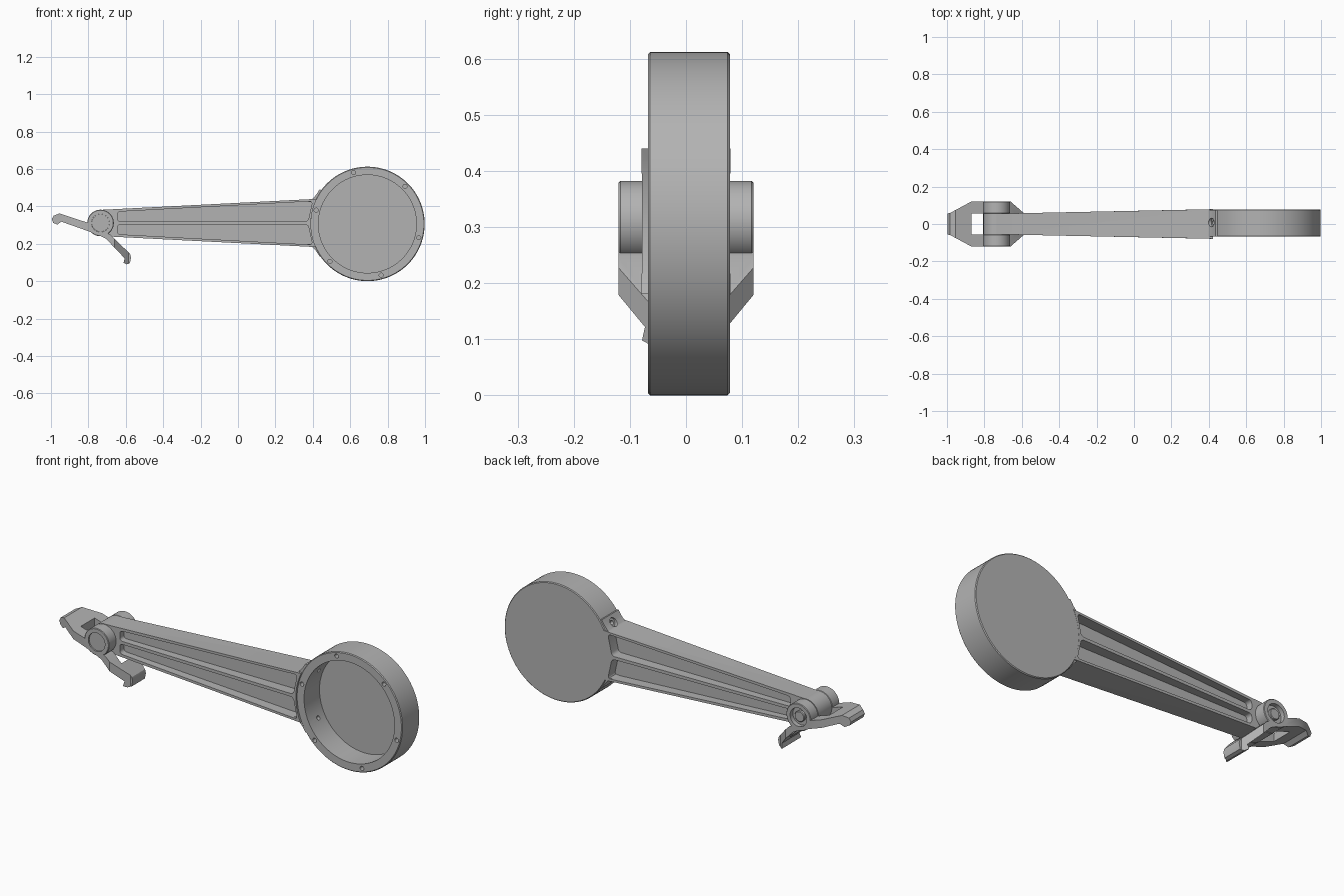
import bpy, bmesh, math
from mathutils import Vector, Matrix

cube = bpy.data.objects.get("Cube")
if cube:
    bpy.data.objects.remove(cube)

grey = bpy.data.materials.new("satin grey")
grey.use_nodes = True
grey.diffuse_color = (0.45, 0.45, 0.45, 1)
grey.node_tree.nodes["Principled BSDF"].inputs["Base Color"].default_value = (0.45, 0.45, 0.45, 1)

HUB = (0.692, 0.306)      # drum centre in x, z
HUB_R = 0.306
PIVOT = (-0.735, 0.311)   # pivot centre in x, z
MID = PIVOT[1]


def prism(name, pts, lo, hi, axis="y", rounding=0, chamfer=0):
    """Extrude an outline along y (points are x, z) or along z (points are x, y)."""
    bm = bmesh.new()

    def put(p, t):
        return (p[0], t, p[1]) if axis == "y" else (p[0], p[1], t)

    a = [bm.verts.new(put(p, lo)) for p in pts]
    b = [bm.verts.new(put(p, hi)) for p in pts]
    caps = [bm.faces.new(a), bm.faces.new(b)]
    n = len(pts)
    for i in range(n):
        bm.faces.new((a[i], a[(i + 1) % n], b[(i + 1) % n], b[i]))
    bmesh.ops.recalc_face_normals(bm, faces=bm.faces)
    if chamfer:
        rim = list({e for f in caps for e in f.edges})
        bmesh.ops.bevel(bm, geom=rim, offset=chamfer, segments=1, affect="EDGES")
    if rounding:
        sides = [bm.edges.get((a[i], b[i])) for i in range(n)]
        bmesh.ops.bevel(bm, geom=sides, offset=rounding, segments=5, profile=0.5, affect="EDGES")
    mesh = bpy.data.meshes.new(name)
    bm.to_mesh(mesh)
    bm.free()
    mesh.materials.append(grey)
    obj = bpy.data.objects.new(name, mesh)
    bpy.context.collection.objects.link(obj)
    return obj


def circle(centre, r, n=64):
    return [(centre[0] + r * math.cos(math.tau * i / n),
             centre[1] + r * math.sin(math.tau * i / n)) for i in range(n)]


def rod(start, end, r):
    """Cylinder between two points, used for drilling."""
    start, end = Vector(start), Vector(end)
    d = end - start
    obj = prism("drill", circle((0, 0), r, 24), 0, d.length, "z")
    obj.data.transform(Matrix.Translation(start) @ d.to_track_quat("Z", "Y").to_matrix().to_4x4())
    return obj


def combine(obj, other, operation="DIFFERENCE"):
    mod = obj.modifiers.new("cut", "BOOLEAN")
    mod.operation, mod.object, mod.solver = operation, other, "EXACT"
    bpy.context.view_layer.objects.active = obj
    bpy.ops.object.modifier_apply(modifier=mod.name)
    bpy.data.objects.remove(other)


def mirrored(pts):
    return [(x, 2 * MID - z) for x, z in pts]


def hub_arc(r, z0, z1, n=12):
    """Points on the arm side of a circle round the drum."""
    zs = [z0 + (z1 - z0) * i / n for i in range(n + 1)]
    return [(HUB[0] - math.sqrt(r * r - (z - HUB[1]) ** 2), z) for z in zs]


def half_width(x):
    return 0.055 + 0.024 * max(0, min(1, (x + 0.69) / 1.1))


# Drum: shallow cup open to the front, with screw holes in its rim
drum = prism("drum", circle(HUB, HUB_R, 96), -0.068, 0.078, chamfer=0.004)
combine(drum, prism("cavity", circle(HUB, 0.262, 96), -0.1, 0.06))
for k in range(6):
    a = math.radians(45 + 60 * k)
    spot = (HUB[0] + 0.284 * math.cos(a), HUB[1] + 0.284 * math.sin(a))
    combine(drum, prism("screw_hole", circle(spot, 0.011, 20), -0.1, -0.02))

# Arm: tapered beam ending against the drum
outline = [(-0.735, 0.381)] + hub_arc(0.302, 0.44, 0.182) + [(-0.735, 0.241)]
arm = prism("arm", outline, -1, 1)
for v in arm.data.vertices:
    v.co.y *= half_width(v.co.x)

# Pockets on both faces leave two flanges, a middle rib and a web
upper = [(-0.645, 0.319), (-0.645, 0.371)] + hub_arc(0.318, 0.427, 0.319, 1)
for pts in (upper, mirrored(upper)):
    for lo, hi in ((-0.2, -0.022), (0.022, 0.2)):
        combine(arm, prism("pocket", pts, lo, hi, rounding=0.016))

# Barrel at the pivot end
combine(arm, prism("barrel", circle(PIVOT, 0.071), -0.055, 0.055), "UNION")

# Drum ears above and below the arm
ear = [(0.37, 0.425), (0.4, 0.442), (0.418, 0.462), (0.436, 0.49), (0.458, 0.485), (0.43, 0.42)]
for pts, name in ((ear, "upper_ear"), (mirrored(ear), "lower_ear")):
    combine(arm, prism(name, pts, -0.066, 0.074), "UNION")

# Fixing screws run through each ear into the cup
for side in (1, -1):
    def at(x, z):
        return (x, 0.008, MID + side * (z - MID))
    combine(arm, rod(at(0.34, 0.495), at(0.437, 0.448), 0.023))
    for part in (arm, drum):
        combine(part, rod(at(0.4, 0.466), at(0.5, 0.417), 0.011))

# Rocker clip: bent plate with a hooked lip at each end
profile = [(-0.966, 0.302), (-0.988, 0.312), (-0.996, 0.332), (-0.985, 0.35), (-0.955, 0.362),
           (-0.79, 0.308), (-0.68, 0.247), (-0.577, 0.145), (-0.572, 0.125), (-0.578, 0.096),
           (-0.595, 0.09), (-0.612, 0.098), (-0.606, 0.122), (-0.705, 0.226), (-0.735, 0.241),
           (-0.8, 0.267), (-0.945, 0.318)]
clip = prism("rocker_clip", profile, -0.12, 0.12)
half = [(-1.02, 0.055), (-0.985, 0.058), (-0.87, 0.12), (-0.66, 0.12), (-0.585, 0.055), (-0.55, 0.055)]
plan = half + [(x, -y) for x, y in reversed(half)]
combine(clip, prism("plan", plan, 0, 0.6, "z"), "INTERSECT")
slot = [(-0.87, -0.057), (-0.635, -0.057), (-0.635, 0.057), (-0.87, 0.057)]
combine(clip, prism("slot", slot, 0, 0.6, "z"))

# Clip eyes either side of the arm, bored for the pin
for lo, hi in ((-0.12, -0.057), (0.057, 0.12)):
    combine(clip, prism("eye", circle(PIVOT, 0.071), lo, hi, chamfer=0.003), "UNION")
combine(clip, prism("bore", circle(PIVOT, 0.048), -0.2, 0.2))

# Pivot pin with a stepped rear end
pin = prism("pivot_pin", circle(PIVOT, 0.0475, 48), -0.113, 0.098)
tip = prism("pivot_pin_end", circle(PIVOT, 0.028, 32), 0.09, 0.112, chamfer=0.003)

# Smooth the round surfaces, keep the corners crisp
for obj in (drum, arm, clip, pin, tip):
    bpy.ops.object.select_all(action="DESELECT")
    obj.select_set(True)
    bpy.context.view_layer.objects.active = obj
    bpy.ops.object.shade_smooth_by_angle(angle=math.radians(30))
